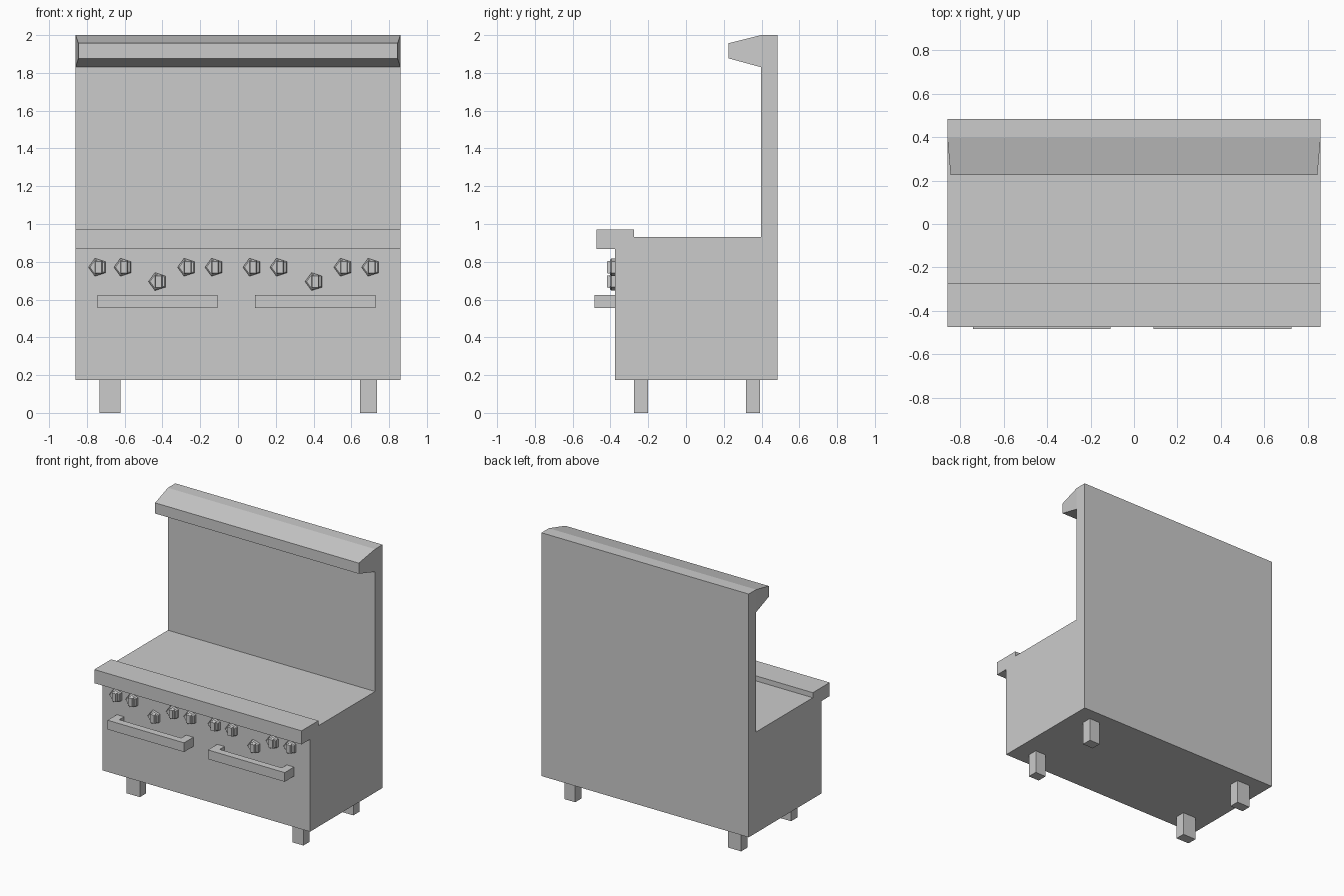
import bpy, bmesh, math

if "Cube" in bpy.data.objects:
    bpy.data.objects.remove(bpy.data.objects["Cube"])


def finish(bm, name):
    bmesh.ops.recalc_face_normals(bm, faces=bm.faces)
    me = bpy.data.meshes.new(name)
    bm.to_mesh(me)
    bm.free()
    ob = bpy.data.objects.new(name, me)
    bpy.context.collection.objects.link(ob)
    return ob


def loft(bm, *rings):
    """Closed solid through rings with equal point counts."""
    vs = [[bm.verts.new(p) for p in r] for r in rings]
    n = len(vs[0])
    for a, b in zip(vs, vs[1:]):
        for i in range(n):
            j = (i + 1) % n
            bm.faces.new((a[i], a[j], b[j], b[i]))
    bm.faces.new(vs[0])
    bm.faces.new(vs[-1])


def rect(x0, x1, y, z0, z1):
    return [(x0, y, z0), (x1, y, z0), (x1, y, z1), (x0, y, z1)]


def pentagon(x, y, z, r):
    return [(x - r * math.cos(a), y, z + r * math.sin(a))
            for a in (i * math.tau / 5 for i in range(5))]


# Range body: side profile (y, z) with front ledge, cooktop and tall back panel
W = 0.86
profile = [(-.375, .175), (.485, .175), (.485, 2), (.397, 2), (.397, .932),
           (-.275, .932), (-.275, .97), (-.475, .97), (-.475, .868), (-.375, .868)]
bm = bmesh.new()
loft(bm, *[[(x, y, z) for y, z in profile] for x in (-W, W)])
finish(bm, "range_body")

# Top shelf, tapering towards the front
bm = bmesh.new()
loft(bm, rect(-W, W, .397, 1.83, 2), rect(-.845, .845, .225, 1.877, 1.957))
finish(bm, "top_shelf")

# Oven door handles: U-shaped bars seen from above
for side, x0, x1 in (("left", -.743, -.108), ("right", .09, .727)):
    f, m, b, t = -.485, -.432, -.375, .06
    u = [(x0, f), (x1, f), (x1, b), (x1 - t, b), (x1 - t, m),
         (x0 + t, m), (x0 + t, b), (x0, b)]
    bm = bmesh.new()
    loft(bm, *[[(x, y, z) for x, y in u] for z in (.556, .625)])
    finish(bm, "door_handle_" + side)

# Control knobs: five-sided base with a bevelled rim and an upright grip
HIGH, LOW = .771, .695
knobs = [(-.742, HIGH), (-.607, HIGH), (-.424, LOW), (-.27, HIGH), (-.125, HIGH),
         (.076, HIGH), (.219, HIGH), (.405, LOW), (.557, HIGH), (.704, HIGH)]
for x, z in knobs:
    bm = bmesh.new()
    loft(bm, pentagon(x, -.375, z, .05), pentagon(x, -.395, z, .05),
         pentagon(x, -.402, z, .042))
    loft(bm, rect(x - .016, x + .024, -.40, z - .035, z + .035),
         rect(x - .012, x + .02, -.418, z - .031, z + .031))
    finish(bm, "control_knob")

# Legs
for row, y0, y1 in (("front", -.275, -.2), ("back", .317, .392)):
    for side, x0, x1 in (("left", -.732, -.622), ("right", .645, .735)):
        bm = bmesh.new()
        loft(bm, rect(x0, x1, y0, 0, .175), rect(x0, x1, y1, 0, .175))
        finish(bm, f"{row}_leg_{side}")
